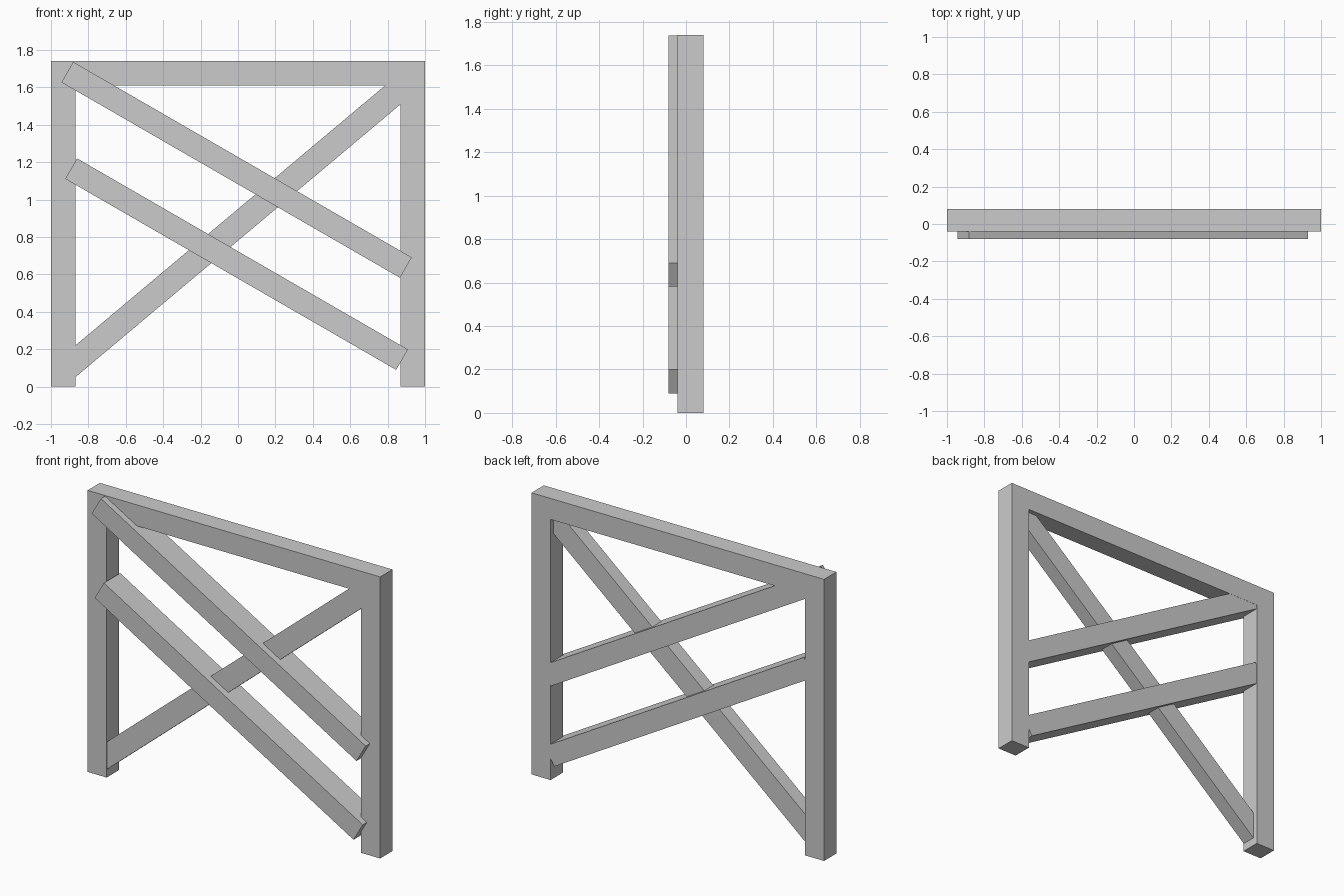
import bpy
from math import radians

if "Cube" in bpy.data.objects:
    bpy.data.objects.remove(bpy.data.objects["Cube"])


def beam(name, x, z, length, width, y0, y1, angle=0):
    """Square-cut timber lying in the XZ plane; positive angle rises to the right."""
    bpy.ops.mesh.primitive_cube_add(size=1, location=(x, (y0 + y1) / 2, z),
                                    rotation=(0, -radians(angle), 0))
    ob = bpy.context.object
    ob.name = name
    ob.scale = (length, y1 - y0, width)
    bpy.ops.object.transform_apply(location=False, rotation=True, scale=True)
    return ob


W = 0.13            # timber width
TOP = 1.74          # overall height
FRONT, BACK = -0.04, 0.08

# Posts and top rail
for side, name in ((-1, "left_post"), (1, "right_post")):
    beam(name, side * (1 - W / 2), (TOP - W) / 2, TOP - W, W, FRONT, BACK, 90)
beam("top_rail", 0, TOP - W / 2, 2, W, FRONT, BACK)

# Rising diagonal brace, ends buried in the posts
beam("diagonal_brace", 0, 0.865, 2.43, W, FRONT + 0.002, 0.05, 40)

# Two falling slats, proud of the frame at the front
beam("upper_slat", -0.0075, 1.159, 2.09, 0.126, -0.08, BACK - 0.001, -30)
beam("lower_slat", -0.0075, 0.655, 2.043, 0.126, -0.08, BACK - 0.001, -30)
